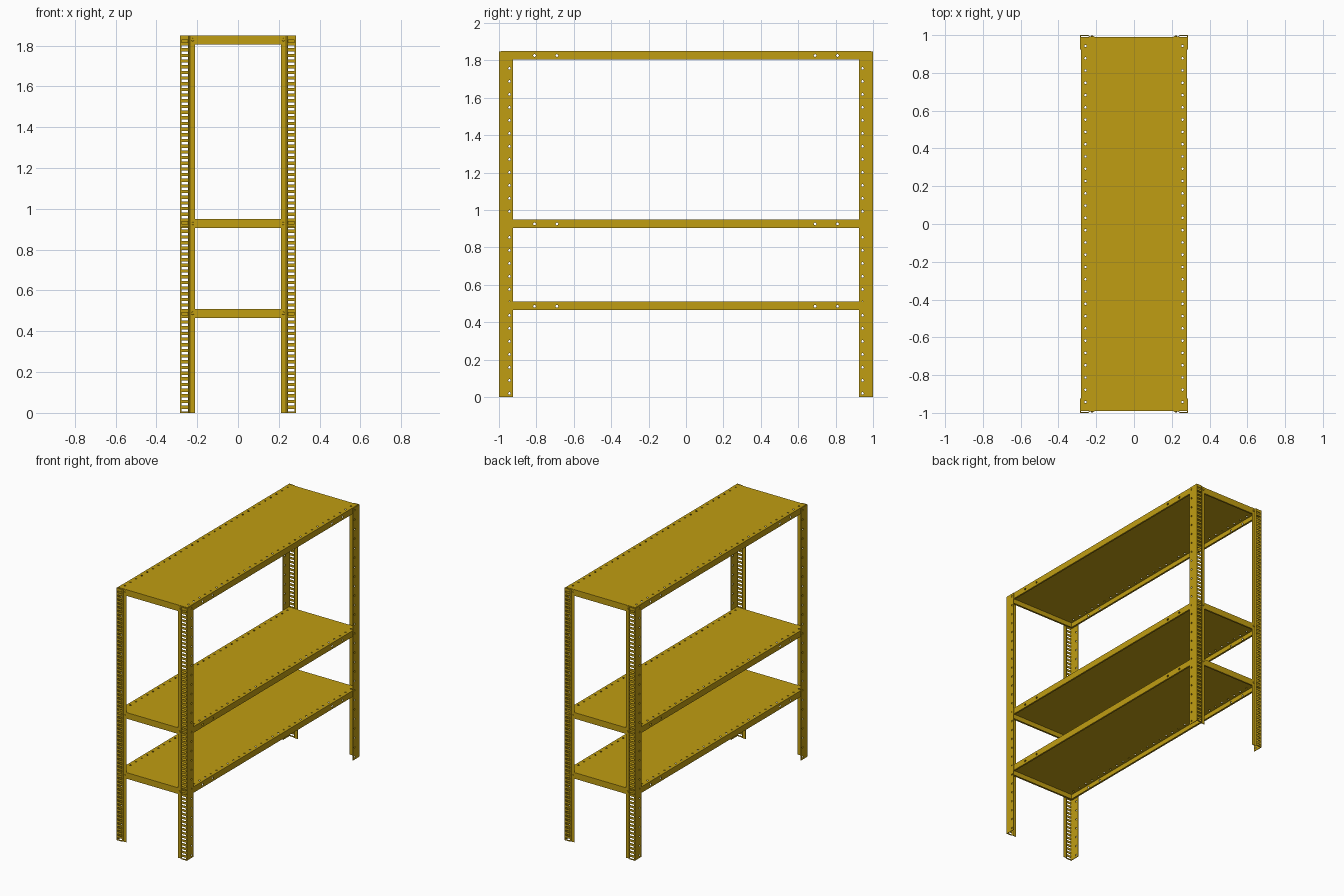
import bpy, bmesh, math
from mathutils import Matrix, Vector

if "Cube" in bpy.data.objects:
    bpy.data.objects.remove(bpy.data.objects["Cube"])

HEIGHT, THICK = 1.848, 0.004
SHELF_TOPS = {"lower": 0.51, "middle": 0.95, "upper": 1.85}
LIP = 0.045

mat = bpy.data.materials.new("mustard_yellow_steel")
mat.use_nodes = True
COLOUR = (0.53, 0.34, 0.006, 1)
mat.diffuse_color = COLOUR
mat.node_tree.nodes["Principled BSDF"].inputs["Base Color"].default_value = COLOUR


def breaks(start, centres, half, end):
    """Grid lines around a row of holes."""
    return [start] + [c + s * half for c in centres for s in (-1, 1)] + [end]


def sheet(bm, us, vs, place, hole=None, round_hole=False):
    """Perforated sheet: a grid whose hole cells are left open or ringed."""
    cache = {}

    def vert(u, v):
        key = (round(u, 5), round(v, 5))
        if key not in cache:
            cache[key] = bm.verts.new(place(u, v))
        return cache[key]

    for i in range(len(us) - 1):
        for j in range(len(vs) - 1):
            u0, u1, v0, v1 = us[i], us[i + 1], vs[j], vs[j + 1]
            if not (hole and hole(i, j)):
                bm.faces.new([vert(u0, v0), vert(u1, v0), vert(u1, v1), vert(u0, v1)])
            elif round_hole:
                cu, cv, hu, hv = (u0 + u1) / 2, (v0 + v1) / 2, (u1 - u0) / 2, (v1 - v0) / 2
                outer, inner = [], []
                for k in range(8):
                    c, s = math.cos(k * math.pi / 4), math.sin(k * math.pi / 4)
                    outer.append(vert(cu + hu * round(c), cv + hv * round(s)))
                    inner.append(vert(cu + 0.85 * hu * c, cv + 0.85 * hv * s))
                for k in range(8):
                    n = (k + 1) % 8
                    bm.faces.new([outer[k], outer[n], inner[n], inner[k]])


def finish(name, bm, solid=True):
    """Mirror one quarter to all four corners and give the sheet its thickness."""
    mesh = bpy.data.meshes.new(name)
    bm.to_mesh(mesh)
    bm.free()
    mesh.materials.append(mat)
    ob = bpy.data.objects.new(name, mesh)
    bpy.context.collection.objects.link(ob)
    mirror = ob.modifiers.new("four_corners", 'MIRROR')
    mirror.use_axis = (True, True, False)
    mirror.merge_threshold = 0.0005
    if solid:
        mod = ob.modifiers.new("sheet_thickness", 'SOLIDIFY')
        mod.thickness = THICK
        mod.offset = -1
    return ob


# Corner posts: slotted end flange with a stepped inner edge, drilled side flange
bm = bmesh.new()
slots = [0.014 + 0.0278 * k for k in range(66)]
sheet(bm, [0.21, 0.235, 0.242, 0.278, 0.285], breaks(0, slots, 0.006, HEIGHT),
      lambda u, v: (u, -0.993 if u < 0.236 else -1.0, v),
      lambda i, j: i == 2 and j % 2 == 1)
drill = [0.02 + 0.0695 * k for k in range(27)]
sheet(bm, [-1.0, -0.952, -0.936, -0.925], breaks(0, drill, 0.008, HEIGHT),
      lambda u, v: (0.285, u, v),
      lambda i, j: i == 1 and j % 2 == 1, True)
finish("corner_posts", bm)

# Shelves: drilled top, folded lips and a narrow hem underneath
X, Y, HEM = 0.281, 0.989, 0.012
for level, top in SHELF_TOPS.items():
    low = top - LIP
    bm = bmesh.new()
    rows = [(k + 0.5) * 0.065 for k in range(15)]
    sheet(bm, [0, 0.249, 0.265, X], breaks(0, rows, 0.008, Y),
          lambda u, v: (u, v, top),
          lambda i, j: i == 1 and j % 2 == 1, True)
    sheet(bm, breaks(0, [0.69, 0.81], 0.009, Y), [low, low + 0.012, low + 0.03, top],
          lambda u, v: (X, u, v),
          lambda i, j: i in (1, 3) and j == 1, True)
    sheet(bm, [X, 0], [low, top], lambda u, v: (u, Y, v))
    sheet(bm, [0, Y], [X - HEM, X], lambda u, v: (v, u, low))
    sheet(bm, [Y - HEM, Y], [0, X - HEM], lambda u, v: (v, u, low))
    finish(level + "_shelf", bm)

# Bolt heads joining shelves to posts
bm = bmesh.new()
for top in SHELF_TOPS.values():
    bmesh.ops.create_cone(bm, cap_ends=True, segments=6, radius1=0.008, radius2=0.007, depth=0.005,
                          matrix=Matrix.Translation(Vector((0.222, -0.9945, top - 0.022)))
                          @ Matrix.Rotation(math.pi / 2, 4, 'X'))
finish("shelf_bolts", bm, solid=False)
